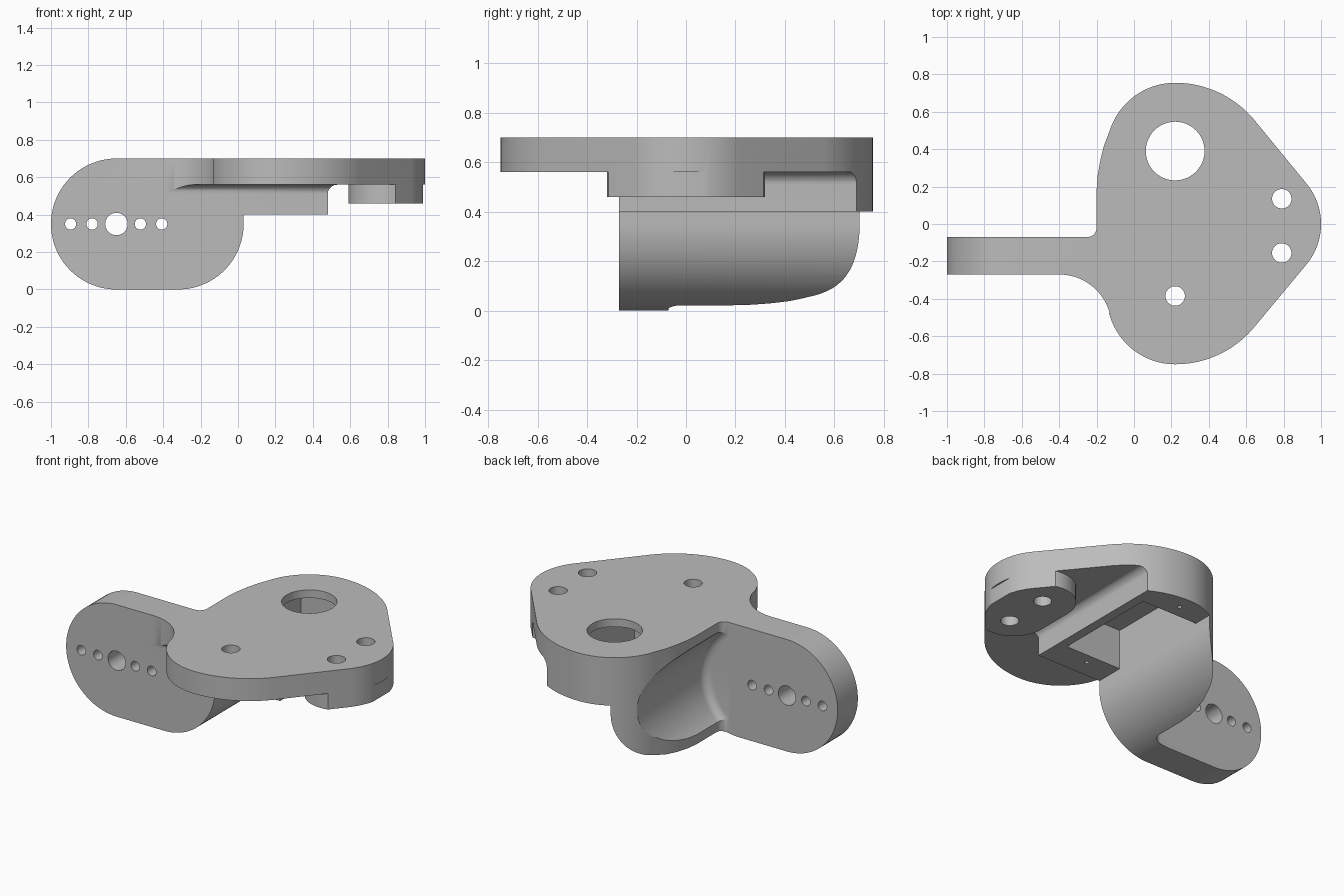
import bpy, bmesh, math
from mathutils import Matrix, Vector

if "Cube" in bpy.data.objects:
    bpy.data.objects.remove(bpy.data.objects["Cube"], do_unlink=True)

grey = bpy.data.materials.new("plain_grey")
grey.use_nodes = True
grey.diffuse_color = (0.5, 0.5, 0.5, 1)
grey.node_tree.nodes["Principled BSDF"].inputs["Base Color"].default_value = (0.5, 0.5, 0.5, 1)


def arc(cx, cy, r, a0, a1, n=24):
    """Points along a circular arc, angles in degrees."""
    angles = [math.radians(a0 + (a1 - a0) * i / n) for i in range(n + 1)]
    return [(cx + r * math.cos(a), cy + r * math.sin(a)) for a in angles]


def finish(name, bm):
    bmesh.ops.recalc_face_normals(bm, faces=bm.faces)
    mesh = bpy.data.meshes.new(name)
    bm.to_mesh(mesh)
    bm.free()
    mesh.materials.append(grey)
    ob = bpy.data.objects.new(name, mesh)
    bpy.context.collection.objects.link(ob)
    return ob


def prism(name, points, axis, lo, hi):
    """Extrude a 2D profile along an axis between lo and hi."""
    place = {"x": lambda u, v, w: (w, u, v),
             "y": lambda u, v, w: (u, w, v),
             "z": lambda u, v, w: (u, v, w)}[axis]
    bm = bmesh.new()
    face = bm.faces.new([bm.verts.new(place(u, v, lo)) for u, v in points])
    new = bmesh.ops.extrude_face_region(bm, geom=[face])["geom"]
    shift = Vector(place(0, 0, hi - lo))
    bmesh.ops.translate(bm, vec=shift, verts=[g for g in new if isinstance(g, bmesh.types.BMVert)])
    return finish(name, bm)


def rod(name, axis, u, v, r, lo, hi):
    return prism(name, arc(u, v, r, 0, 360, 48)[:-1], axis, lo, hi)


def combine(body, tool, operation):
    """Boolean the tool into the body, then discard the tool."""
    mod = body.modifiers.new(operation, "BOOLEAN")
    mod.operation, mod.solver, mod.object = operation, "EXACT", tool
    graph = bpy.context.evaluated_depsgraph_get()
    mesh = bpy.data.meshes.new_from_object(body.evaluated_get(graph))
    body.modifiers.clear()
    body.data = mesh
    bpy.data.objects.remove(tool, do_unlink=True)


# Side profile: rounded arm, curved web, mount block with fillet, top plate
side = (arc(-0.65, 0.35, 0.35, 90, 270, 40) + arc(-0.32, 0.35, 0.35, 270, 360, 32)
        + [(0.03, 0.4), (0.48, 0.4)] + arc(0.53, 0.51, 0.05, 180, 90, 10)
        + [(1.1, 0.56), (1.1, 0.7)])
body = prism("mounting_bracket", side, "y", -1, 1)

# Lengthwise profile: plate overhangs the front of the arm with a fillet
end = ([(-0.27, -0.1), (0.9, -0.1), (0.9, 0.8), (-0.9, 0.8), (-0.9, 0.56)]
       + arc(-0.32, 0.51, 0.05, 90, 0, 10))
combine(body, prism("end_profile", end, "x", -1.2, 1.2), "INTERSECT")

# Rounded pad under the plate tip
pad = arc(0.79, 0.12, 0.2, 0, 180) + arc(0.79, -0.12, 0.2, 180, 360)
combine(body, prism("tip_pad", pad, "z", 0.46, 0.62), "UNION")

# Plan outline of plate and arm
plan = ([(-1.1, -0.07)] + arc(-0.25, -0.02, 0.05, 270, 360, 8)
        + [(-0.2, 0.18), (-0.194, 0.26), (-0.18, 0.34), (-0.16, 0.42)]
        + arc(0.22, 0.388, 0.367, 162, 90) + arc(0.22, 0.205, 0.55, 88, 39)
        + arc(0.66, 0, 0.34, 38, -38) + arc(0.22, -0.2, 0.55, -39, -88)
        + arc(0.22, -0.385, 0.365, -90, -166) + arc(-0.4, -0.55, 0.28, 14, 90)
        + [(-1.1, -0.27)])
combine(body, prism("plan_outline", plan, "z", -0.2, 0.9), "INTERSECT")

# Round hollow behind the web, with a filleted floor against the arm
bm = bmesh.new()
cx, cz, radius, fillet = -0.467, 0.36, 0.387, 0.05
rings = [(radius - fillet + fillet * math.sin(t), -0.07 + fillet * (1 - math.cos(t)))
         for t in (math.radians(15 * i) for i in range(7))] + [(radius, 1)]
loops = []
for r, y in rings:
    loops.append([bm.verts.new((px, y, pz)) for px, pz in arc(cx, cz, r, 0, 360, 96)[:-1]])
for a, b in zip(loops, loops[1:]):
    for i in range(len(a)):
        j = (i + 1) % len(a)
        bm.faces.new((a[i], a[j], b[j], b[i]))
bm.faces.new(loops[0])
bm.faces.new(loops[-1])
combine(body, finish("hollow", bm), "DIFFERENCE")

# Rectangular pocket below the plate
pocket = [(0.03, -0.09), (0.42, -0.09), (0.42, 0.58), (0.03, 0.58)]
combine(body, prism("pocket", pocket, "z", 0.3, 0.65), "DIFFERENCE")

# Vertical holes: shaft opening, bolt holes, small screw holes
for x, y, r, lo, hi in [(0.22, 0.39, 0.157, 0.6, 0.8), (0.22, -0.385, 0.052, 0.4, 0.8),
                        (0.79, 0.135, 0.052, 0.4, 0.8), (0.79, -0.155, 0.052, 0.4, 0.8),
                        (0.22, -0.154, 0.012, 0.3, 0.5), (0.22, 0.664, 0.012, 0.3, 0.5)]:
    combine(body, rod("hole", "z", x, y, r, lo, hi), "DIFFERENCE")

# Row of holes through the arm
for x, r in [(-0.895, 0.03), (-0.78, 0.03), (-0.65, 0.06), (-0.522, 0.03), (-0.408, 0.03)]:
    combine(body, rod("arm_hole", "y", x, 0.35, r, -0.5, 0.1), "DIFFERENCE")

# Single material, smooth curves with sharp edges kept
body.data.materials.clear()
body.data.materials.append(grey)
for poly in body.data.polygons:
    poly.material_index = 0
bpy.context.view_layer.objects.active = body
body.select_set(True)
bpy.ops.object.shade_smooth_by_angle(angle=math.radians(25))
